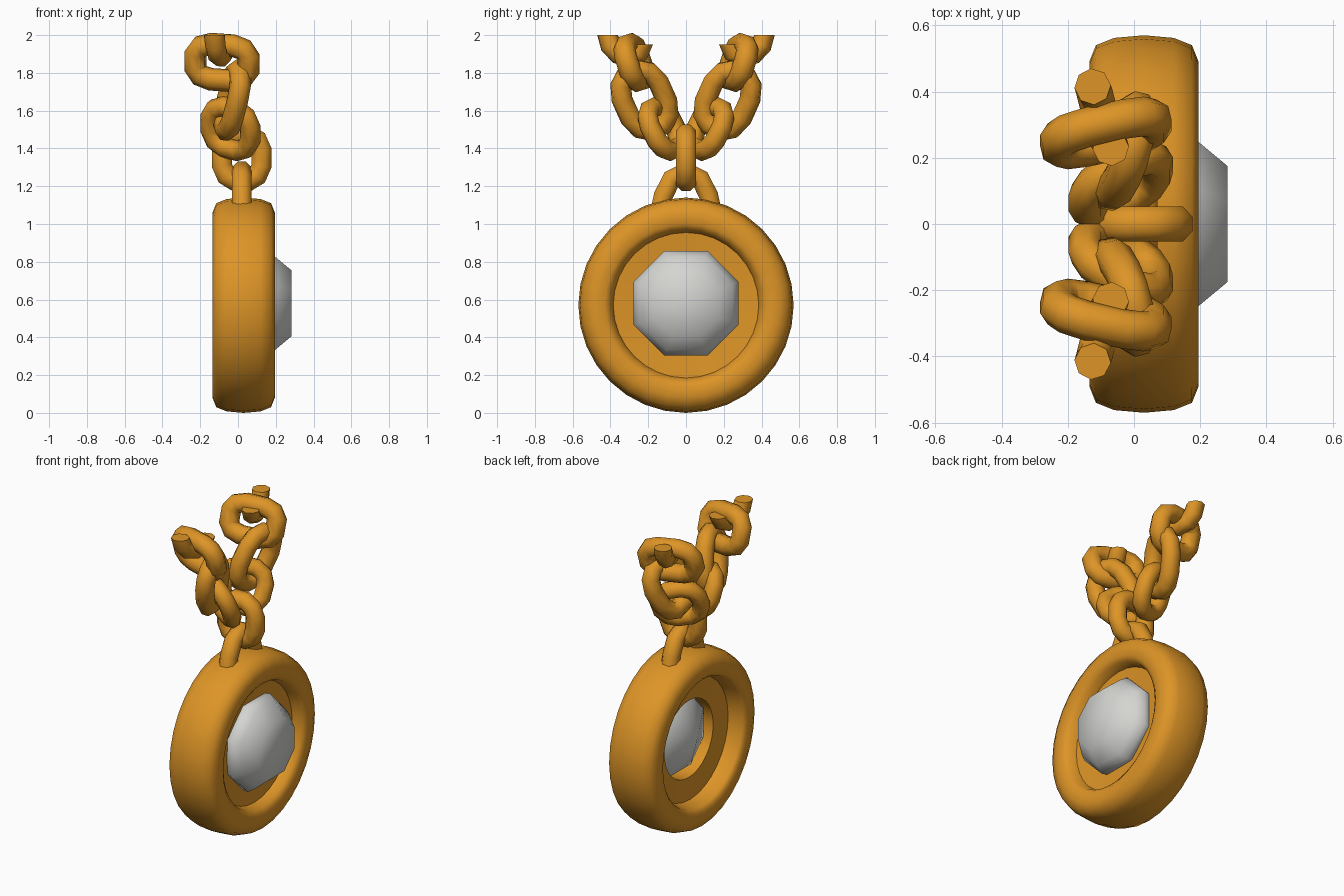
import bpy, bmesh, math
from mathutils import Vector

if "Cube" in bpy.data.objects:
    bpy.data.objects.remove(bpy.data.objects["Cube"])


def material(name, rgb):
    m = bpy.data.materials.new(name)
    m.diffuse_color = (*rgb, 1)
    m.use_nodes = True
    m.node_tree.nodes["Principled BSDF"].inputs["Base Color"].default_value = m.diffuse_color
    return m


GOLD = material("gold", (0.73, 0.30, 0.02))
STONE = material("pale_stone", (0.66, 0.66, 0.64))


def finish(bm, name, mat, angle):
    bmesh.ops.remove_doubles(bm, verts=bm.verts, dist=1e-5)
    bmesh.ops.recalc_face_normals(bm, faces=bm.faces)
    me = bpy.data.meshes.new(name)
    bm.to_mesh(me)
    bm.free()
    me.materials.append(mat)
    ob = bpy.data.objects.new(name, me)
    bpy.context.collection.objects.link(ob)
    bpy.ops.object.select_all(action='DESELECT')
    ob.select_set(True)
    bpy.context.view_layer.objects.active = ob
    bpy.ops.object.shade_smooth_by_angle(angle=math.radians(angle))
    return ob


def lathe(name, profile, sides, mat, angle, closed, centre_z=0.57, phase=0.0):
    """Spin (x, radius) points around the pendant's x axis."""
    bm = bmesh.new()
    rings = []
    for k in range(sides):
        t = 2 * math.pi * (k + phase) / sides
        rings.append([bm.verts.new((x, r * math.sin(t), centre_z + r * math.cos(t)))
                      for x, r in profile])
    n = len(profile)
    for k in range(sides):
        a, b = rings[k], rings[(k + 1) % sides]
        for i in range(n if closed else n - 1):
            j = (i + 1) % n
            bm.faces.new((a[i], a[j], b[j], b[i]))
    return finish(bm, name, mat, angle)


def sweep(name, pts, normal, r, closed, sides=8):
    """Round bar along a planar path; normal is the path plane's normal."""
    bm = bmesh.new()
    normal = Vector(normal).normalized()
    pts = [Vector(p) for p in pts]
    n = len(pts)
    rings = []
    for i, p in enumerate(pts):
        if closed:
            t = pts[(i + 1) % n] - pts[i - 1]
        else:
            t = pts[min(i + 1, n - 1)] - pts[max(i - 1, 0)]
            if i in (0, n - 1):
                t = Vector((0, 0, t.z))      # level open ends
        d = t.cross(normal).normalized()
        e = d.cross(t).normalized()
        rings.append([bm.verts.new(p + r * (d * math.cos(a) + e * math.sin(a)))
                      for a in (2 * math.pi * (k + 0.5) / sides for k in range(sides))])
    for i in range(n if closed else n - 1):
        a, b = rings[i], rings[(i + 1) % n]
        for k in range(sides):
            j = (k + 1) % sides
            bm.faces.new((a[k], a[j], b[j], b[k]))
    if not closed:
        bm.faces.new(rings[0])
        bm.faces.new(rings[-1])
    return finish(bm, name, GOLD, 50)


def link(name, centre, axis, side, a, b, r, square=0.8):
    """Closed chain link with outer half length a and half width b."""
    c, u = Vector(centre), Vector(axis).normalized()
    w = Vector(side)
    w = (w - u * w.dot(u)).normalized()
    pts = []
    for k in range(12):
        t = 2 * math.pi * (k + 0.5) / 12
        f = [math.copysign(abs(v) ** square, v) for v in (math.cos(t), math.sin(t))]
        pts.append(c + u * (a - r) * f[0] + w * (b - r) * f[1])
    return sweep(name, pts, u.cross(w), r, True)


# Pendant rim with the recessed plate and its central opening
lathe("pendant_rim", [
    (0.195, 0.49), (0.195, 0.43), (0.175, 0.40), (0.12, 0.385),
    (0.11, 0.25), (-0.02, 0.25), (-0.03, 0.39), (-0.115, 0.41),
    (-0.135, 0.43), (-0.135, 0.49), (-0.115, 0.54), (-0.06, 0.562),
    (0.03, 0.57), (0.12, 0.562), (0.175, 0.54)], 32, GOLD, 50, True)

# Softly faceted gem, flat in front and pointed behind
lathe("gem", [(0.282, 0.0), (0.282, 0.19), (0.195, 0.268), (0.15, 0.30),
              (0.10, 0.29), (0.03, 0.24), (-0.08, 0.0)],
      8, STONE, 60, False, centre_z=0.58, phase=0.5)

# Bail arch standing on the rim
sweep("bail", [(0.02, -0.14, 1.06), (0.02, -0.12, 1.15), (0.02, -0.075, 1.24),
               (0.02, 0, 1.28), (0.02, 0.075, 1.24), (0.02, 0.12, 1.15),
               (0.02, 0.14, 1.06)], (1, 0, 0), 0.055, False)

# Centre link, then the chain forking to both sides
link("centre_link", (0.02, 0, 1.35), (0, 0, 1), (1, 0, 0), 0.185, 0.165, 0.058)
for s, tag in ((1, "right"), (-1, "left")):
    link("lower_link_" + tag, (-0.04, s * 0.12, 1.505), (0, s * 0.45, 0.9),
         (0.88, s * 0.5, -0.1), 0.18, 0.178, 0.055)
    link("middle_link_" + tag, (-0.03, s * 0.22, 1.655), (0.1, s * 0.17, 0.38),
         (0.15, s * 0.9, -0.4), 0.225, 0.168, 0.057)
    link("upper_link_" + tag, (-0.085, s * 0.275, 1.855), (0, s * 0.3, 0.95),
         (0.97, s * 0.24, 0.0), 0.16, 0.208, 0.06, 0.65)
    # Cut-off end of the next link, hooked through the upper link
    sweep("end_link_" + tag, [
        (-0.125, s * 0.415, 2.0), (-0.12, s * 0.40, 1.945), (-0.11, s * 0.36, 1.90),
        (-0.09, s * 0.30, 1.885), (-0.075, s * 0.245, 1.91), (-0.07, s * 0.23, 1.95)],
        (0.95, -s * 0.31, 0), 0.055, False)
